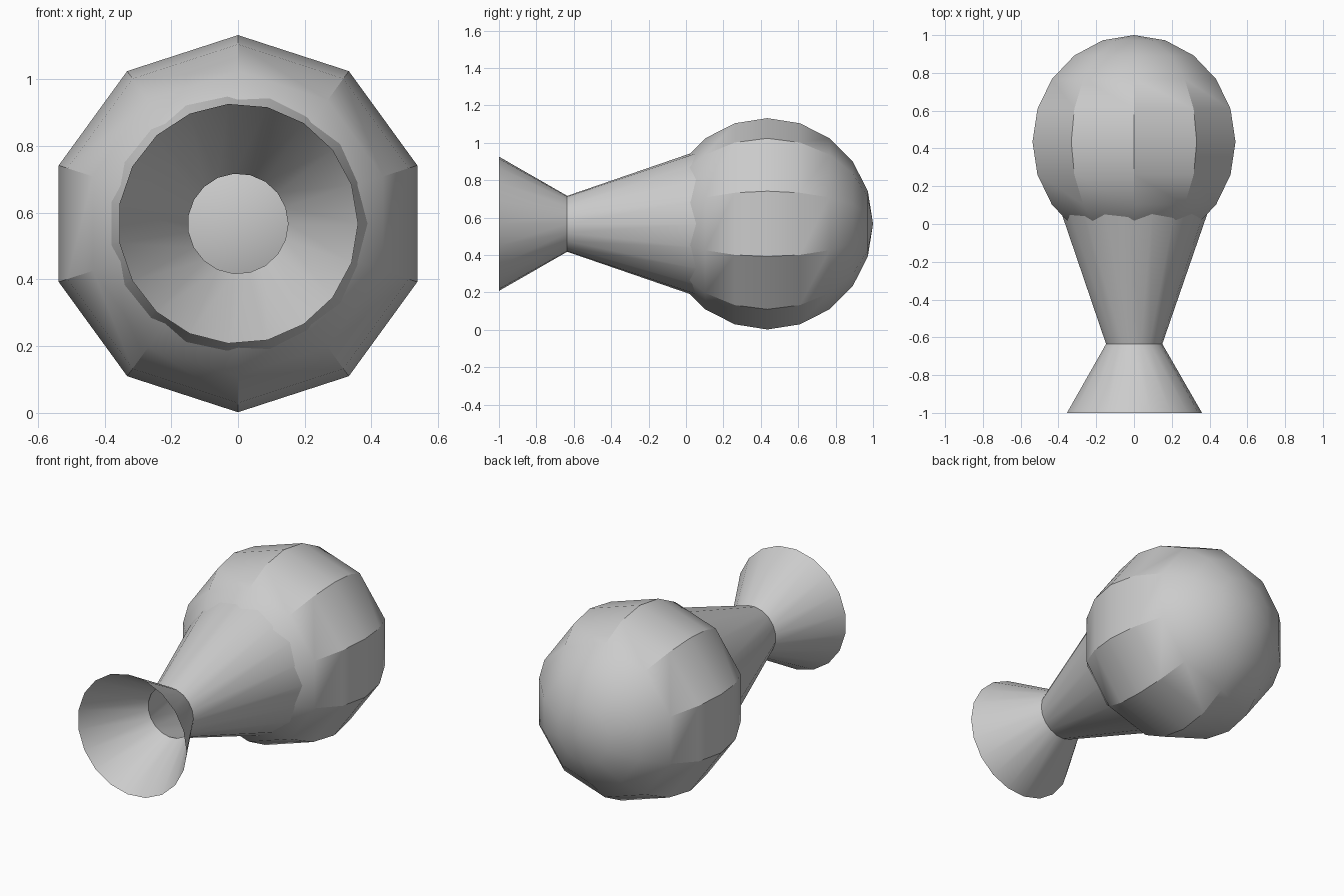
import bpy, bmesh, math

old = bpy.data.objects.get("Cube")
if old:
    bpy.data.objects.remove(old, do_unlink=True)

AXIS_Z = 0.567      # height of the long axis
BULB_Y = 0.435      # centre of the bulb
BULB_R = 0.565

grey = bpy.data.materials.new("plain grey")
grey.use_nodes = True
colour = (0.6, 0.6, 0.6, 1.0)
grey.diffuse_color = colour
grey.node_tree.nodes["Principled BSDF"].inputs["Base Color"].default_value = colour


def lathe(name, profile, sides, start):
    """Revolve (y, radius) points about the long axis; radius 0 makes a pole."""
    bm = bmesh.new()
    rings = []
    for y, r in profile:
        count = sides if r > 1e-5 else 1
        rings.append([bm.verts.new((r * math.cos(start + math.tau * i / sides), y,
                                    AXIS_Z + r * math.sin(start + math.tau * i / sides)))
                      for i in range(count)])
    for a, b in zip(rings, rings[1:]):
        for i in range(sides):
            j = (i + 1) % sides
            if len(a) == 1:
                bm.faces.new((a[0], b[i], b[j]))
            elif len(b) == 1:
                bm.faces.new((a[i], b[0], a[j]))
            else:
                bm.faces.new((a[i], b[i], b[j], a[j]))
    # Point every face away from the axis
    bm.normal_update()
    for f in bm.faces:
        c = f.calc_center_median()
        if f.normal.x * c.x + f.normal.z * (c.z - AXIS_Z) < 0:
            f.normal_flip()
    mesh = bpy.data.meshes.new(name)
    bm.to_mesh(mesh)
    bm.free()
    mesh.materials.append(grey)
    obj = bpy.data.objects.new(name, mesh)
    bpy.context.collection.objects.link(obj)
    bpy.ops.object.select_all(action='DESELECT')
    obj.select_set(True)
    bpy.context.view_layer.objects.active = obj
    bpy.ops.object.shade_smooth_by_angle(angle=math.radians(30))
    return obj


# Ten-sided bulb at the back, with a corner on top
arc = [math.pi * i / 10 for i in range(11)]
lathe("bulb", [(BULB_Y - BULB_R * math.cos(a), BULB_R * math.sin(a)) for a in arc],
      10, math.pi / 2)

# Open tapering neck, running into the bulb
lathe("neck", [(-0.635, 0.15), (0.10, 0.404)], 19, 0)

# Open flared mouth at the front
lathe("flared_mouth", [(-1.0, 0.36), (-0.635, 0.15)], 19, 0)
